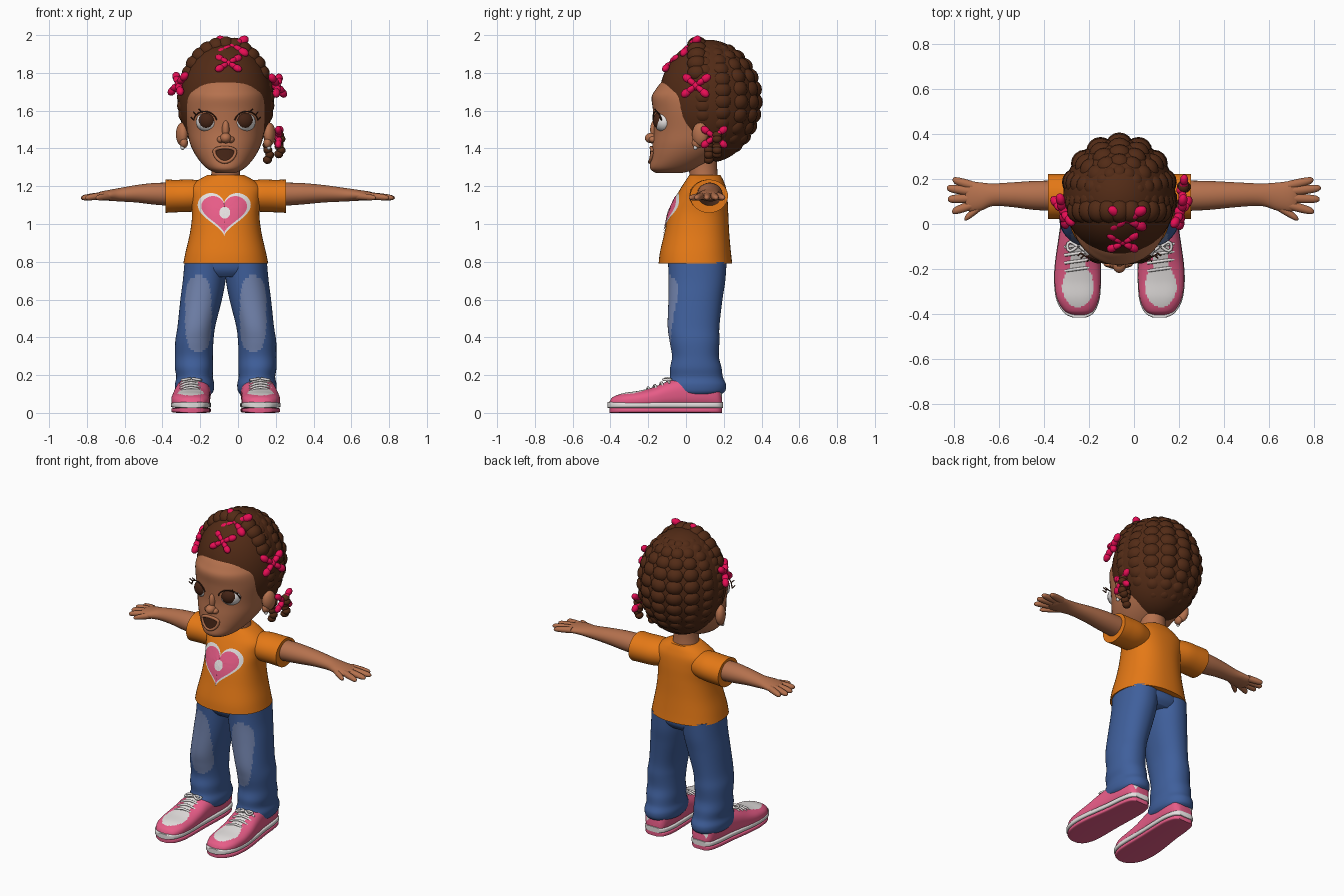
import bpy, bmesh, math
from math import sin, cos, pi, radians
from mathutils import Vector, Matrix

if "Cube" in bpy.data.objects:
    bpy.data.objects.remove(bpy.data.objects["Cube"])

CX = -0.065  # body midline; parts are built relative to it
made = []


def material(name, *rgb):
    m = bpy.data.materials.new(name)
    m.use_nodes = True
    m.diffuse_color = (*rgb, 1)
    m.node_tree.nodes["Principled BSDF"].inputs["Base Color"].default_value = (*rgb, 1)
    return m


SKIN = material("warm skin", .46, .165, .075)
HAIR = material("brown hair", .085, .024, .008)
ORANGE = material("orange cloth", .78, .19, .008)
DENIM = material("blue denim", .05, .115, .33)
FADED = material("faded denim", .17, .23, .42)
PINK = material("shoe pink", .82, .11, .25)
WHITE = material("soft white", .78, .75, .74)
BOW = material("crimson bow", .8, .004, .09)
DARK = material("dark brown", .06, .018, .008)


def finish(name, bm, mats, rule=None):
    bmesh.ops.recalc_face_normals(bm, faces=bm.faces)
    if rule:
        for f in bm.faces:
            f.material_index = rule(f.calc_center_median(), f.normal)
    me = bpy.data.meshes.new(name)
    bm.to_mesh(me)
    bm.free()
    for m in mats:
        me.materials.append(m)
    ob = bpy.data.objects.new(name, me)
    ob.location.x = CX
    bpy.context.collection.objects.link(ob)
    made.append(ob)
    return ob


def resample(sections, steps):
    # smooth spline through (position, centre, centre, radius, radius)
    v = [Vector(s) for s in sections]
    out = []
    for i in range(len(v) - 1):
        a, b, c, d = v[max(i - 1, 0)], v[i], v[i + 1], v[min(i + 2, len(v) - 1)]
        for k in range(steps):
            t = k / steps
            out.append(b + (c - a) * (t / 2) + (2 * a - 5 * b + 4 * c - d) * (t * t / 2)
                       + (3 * b - a - 3 * c + d) * (t ** 3 / 2))
    return out + [v[-1]]


def loft(name, sections, axis, mats, e=2.0, n=48, steps=6, rule=None):
    bm = bmesh.new()
    rings = []
    for p, c1, c2, r1, r2 in resample(sections, steps):
        ring = []
        for k in range(n):
            a = 2 * pi * k / n
            u = c1 + r1 * math.copysign(abs(cos(a)) ** (2 / e), cos(a))
            w = c2 + r2 * math.copysign(abs(sin(a)) ** (2 / e), sin(a))
            ring.append(bm.verts.new({"x": (p, u, w), "y": (u, p, w), "z": (u, w, p)}[axis]))
        rings.append(ring)
    for a, b in zip(rings, rings[1:]):
        for k in range(n):
            bm.faces.new((a[k], a[k - 1], b[k - 1], b[k]))
    bm.faces.new(rings[0])
    bm.faces.new(rings[-1])
    return finish(name, bm, mats, rule)


def front_y(sections, e, x, z):
    s = min(resample(sections, 24), key=lambda q: abs(q[0] - z))
    return s[2] - s[4] * max(0, 1 - abs(x / s[3]) ** e) ** (1 / e)


def decal(name, outline, centre, mat, sections, e, lift):
    # thin plate that follows the front of a lofted body
    bm = bmesh.new()
    rings = []
    for r in range(1, 9):
        ring = []
        for x, z in outline:
            px, pz = centre[0] + x * r / 8, centre[1] + z * r / 8
            ring.append(bm.verts.new((px, front_y(sections, e, px, pz) - lift, pz)))
        rings.append(ring)
    for a, b in zip(rings, rings[1:]):
        for k in range(len(a)):
            bm.faces.new((a[k - 1], a[k], b[k], b[k - 1]))
    bm.faces.new(rings[0])
    return finish(name, bm, [mat])


def balls(name, items, mat, seg=16):
    bm = bmesh.new()
    for loc, radii, rot in items:
        m = Matrix.Translation(loc) @ rot.to_4x4() @ Matrix.Diagonal((*radii, 1))
        bmesh.ops.create_uvsphere(bm, u_segments=seg, v_segments=seg // 2 + 2, radius=1, matrix=m)
    return finish(name, bm, [mat])


def tubes(name, paths, radius, mat):
    cu = bpy.data.curves.new(name, "CURVE")
    cu.dimensions, cu.bevel_depth, cu.bevel_resolution, cu.use_fill_caps = "3D", radius, 2, True
    for path in paths:
        sp = cu.splines.new("POLY")
        sp.points.add(len(path) - 1)
        for pt, co in zip(sp.points, path):
            pt.co = (*co, 1)
    cu.materials.append(mat)
    ob = bpy.data.objects.new(name, cu)
    ob.location.x = CX
    bpy.context.collection.objects.link(ob)
    made.append(ob)


I3 = Matrix.Identity(3)
circle = [(cos(k * pi / 20), sin(k * pi / 20)) for k in range(40)]

# Head and neck
head = [(1.27, 0, -.09, .05, .07), (1.295, 0, -.06, .1, .13), (1.35, 0, -.01, .15, .175),
        (1.42, 0, .035, .187, .213), (1.5, 0, .06, .205, .23), (1.6, 0, .06, .218, .235),
        (1.67, 0, .06, .215, .242), (1.71, 0, .06, .2, .222), (1.76, 0, .065, .17, .185),
        (1.82, 0, .07, .08, .1)]
loft("head", head, "z", [SKIN], e=2.1)
loft("neck", [(1.2, 0, .1, .085, .075), (1.3, 0, .09, .074, .075), (1.42, 0, .09, .08, .08)], "z", [SKIN])
balls("nose", [((0, -.182, 1.455), (.03, .036, .028), I3), ((0, -.165, 1.5), (.02, .025, .05), I3)]
      + [((s * .026, -.172, 1.447), (.02, .025, .018), I3) for s in (-1, 1)], SKIN)
mouth = [(.052 * x, z * (.018 if z > 0 else .052) * (1 if z > 0 else .8 + .2 * abs(z))) for x, z in circle]
decal("open_mouth", mouth, (-.005, 1.385), DARK, head, 2.1, .008)
lip = [(x * 1.08 - .005, front_y(head, 2.1, x, 1.385 + z) - .005, 1.385 + z * 1.1) for x, z in mouth]
tubes("lips", [lip + lip[:1]], .009, SKIN)
for s, side in ((-1, "right"), (1, "left")):
    turn = Matrix.Rotation(s * radians(20), 3, "Z")
    out = turn @ Vector((0, -1, 0))
    eye = Vector((s * .097, -.118, 1.54))
    balls(side + "_eyeball", [(eye, (.062, .05, .053), turn)], WHITE, 28)
    balls(side + "_iris", [(eye + out * .026 + Vector((-s * .004, 0, .006)), (.045, .031, .043), turn)], DARK, 24)
    lid = [eye + turn @ Vector((.066 * cos(a), -.033 - .012 * sin(a), .056 * sin(a)))
           for a in [radians(10 + 16 * k) for k in range(11)]]
    lashes = [lid] + [[p, p + Vector((s * .014, -.012, .016))] for p in (lid[:5:2] if s > 0 else lid[:5:-2])]
    tubes(side + "_lashes", lashes, .0035, DARK)
    balls(side + "_ear", [((s * .232, .075, 1.475), (.03, .045, .062), Matrix.Rotation(-s * .35, 3, "Z")),
                          ((s * .222, .06, 1.43), (.022, .03, .03), I3)], SKIN)
    balls(side + "_earring", [((s * .228, .05, 1.405), (.011, .011, .013), I3)], WHITE)

# Hair cap, with rows of rounded braid bumps from the crown to the nape
balls("hair_cap", [((0, .12, 1.65), (.25, .265, .325), I3)], HAIR, 48)
bumps = []
for row in range(9):
    phi = -100 + 25 * row
    end = 145 - max(0, abs(phi) - 50) * .8
    for k in range(11):
        th, ph = radians(12 + (end - 12) * k / 10), radians(phi)
        r = .062 * (.45 + .55 * sin(th))
        bumps.append(((.2 * sin(th) * sin(ph), .13 + .215 * sin(th) * cos(ph), 1.655 + .285 * cos(th)), (r, r, r * .9), I3))
balls("braid_rows", bumps, HAIR)
crown = [((.195 * cos(a), .06, 1.72 + .225 * sin(a)), (.05, .055, .048), I3)
         for a in [radians(20 + 14 * k) for k in range(11)]]
balls("crown_braid", crown, HAIR)
strands = [((x + .008 * sin(k * 2), y, 1.47 - k * dz), (.024, .026, .022), I3)
           for x, y, dz in ((.225, .12, .026), (.285, .165, .02)) for k in range(6)]
balls("hanging_braids", strands, HAIR)

# Four-lobed hair bows
for name, loc, normal, size in (("right_bow", (-.245, .06, 1.74), (-1, -.45, .35), 1),
                                ("left_bow", (.268, .055, 1.73), (1, -.35, .3), 1),
                                ("crown_bow", (.035, .03, 1.935), (0, -.7, .7), 1.1),
                                ("front_bow", (.015, -.075, 1.845), (0, -.7, .7), .9),
                                ("braid_bow", (.275, .15, 1.46), (1, -.1, 0), .9)):
    q = Vector(normal).to_track_quat("Z", "Y").to_matrix()
    lobes = [(loc, (.024 * size,) * 3, q)]
    for a in (38, 142, 218, 322):
        m = q @ Matrix.Rotation(radians(a), 3, "Z")
        for d, w in ((.035, .017), (.066, .022)):
            lobes.append((Vector(loc) + m @ Vector((d * size, 0, .008)), (.03 * size, w * size, .02 * size), m))
    balls(name, lobes, BOW)

# Shirt with heart print
torso = [(.79, 0, .05, .225, .195), (.85, 0, .05, .213, .188), (.95, 0, .057, .19, .172),
         (1.05, 0, .066, .178, .158), (1.13, 0, .08, .185, .14), (1.19, 0, .092, .19, .12),
         (1.23, 0, .098, .15, .1), (1.26, 0, .1, .095, .082)]
loft("shirt_body", torso, "z", [ORANGE], e=2.3)
heart = []
for k in range(64):
    t = 2 * pi * k / 64
    heart.append((.0088 * 16 * sin(t) ** 3,
                  .0079 * (13 * cos(t) - 5 * cos(2 * t) - 2 * cos(3 * t) - cos(4 * t))))
decal("heart_border", heart, (-.008, 1.07), WHITE, torso, 2.3, .004)
decal("heart", [(x * .86, z * .86) for x, z in heart], (-.008, 1.067), PINK, torso, 2.3, .007)
decal("heart_dot", [(x * .029, z * .031) for x, z in circle], (-.005, 1.06), WHITE, torso, 2.3, .009)

# Pelvis
loft("jeans_hips", [(.72, 0, .06, .16, .12), (.76, 0, .06, .2, .148), (.84, 0, .055, .205, .155)], "z", [DENIM], e=2.3)

for s, side in ((-1, "right"), (1, "left")):
    # the right arm is a little shorter past the sleeve
    def reach(x):
        return s * (x if s > 0 or x < .31 else .31 + (x - .31) * .78)

    # Sleeve, arm and hand
    loft(side + "_sleeve", [(s * .1, .11, 1.15, .085, .075), (s * .18, .118, 1.15, .1, .085),
                            (s * .26, .122, 1.148, .1, .086), (s * .318, .122, 1.147, .1, .088)], "x", [ORANGE])
    loft(side + "_arm", [(reach(x), y, z, a, b) for x, y, z, a, b in (
        (.28, .125, 1.157, .068, .062), (.4, .127, 1.16, .064, .057), (.52, .13, 1.16, .055, .046),
        (.63, .13, 1.155, .05, .036), (.7, .122, 1.152, .062, .029), (.76, .122, 1.148, .067, .024),
        (.79, .122, 1.146, .055, .016))], "x", [SKIN])
    for finger, x0, y0, x1, y1 in (("little_finger", .75, .17, .862, .196), ("ring_finger", .76, .145, .895, .16),
                                   ("middle_finger", .76, .115, .89, .11), ("index_finger", .75, .085, .865, .055),
                                   ("thumb", .67, .1, .795, .022)):
        loft(f"{side}_{finger}", [(reach(x0 + (x1 - x0) * t), y0 + (y1 - y0) * t, 1.15 - .012 * t, r, r * .9)
                                  for t, r in ((0, .021), (.5, .02), (.85, .016), (.97, .009), (1, .003))],
             "x", [SKIN], n=14, steps=4)

    # Trouser leg with a faded front panel and bunched cuff
    def fade(c, nrm):
        return int(nrm.y < 0 and abs((s * c.x - .145) / .07) ** 3 + abs((c.z - .525) / .2) ** 3 < 1)

    leg = ((.095, .165, .055, .085, .125), (.115, .165, .055, .1, .152), (.15, .165, .055, .104, .157),
           (.19, .165, .055, .097, .14), (.24, .168, .052, .101, .136), (.3, .168, .05, .1, .124),
           (.38, .166, .045, .101, .132), (.46, .155, .04, .1, .137), (.6, .13, .05, .11, .143),
           (.7, .114, .058, .113, .15), (.8, .105, .06, .113, .155))
    loft(side + "_trouser_leg", [(z, s * x, y, a, b) for z, x, y, a, b in leg], "z", [DENIM, FADED],
         e=2.15, n=72, steps=7, rule=fade)

    # Shoe: outsole, midsole, upper and laces
    shoe = ((-.405, .178, .03, .055), (-.385, .18, .065, .08), (-.33, .184, .093, .1), (-.25, .186, .102, .112),
            (-.17, .184, .1, .132), (-.09, .178, .095, .165), (0, .17, .09, .19), (.1, .165, .085, .195),
            (.165, .165, .07, .17), (.19, .165, .045, .1))

    def plate(z, h, grow):
        return [(y * grow, s * x, z, r * grow, h) for y, x, r, top in shoe]

    def panel(c, nrm):
        d = abs(s * c.x - .184)
        toe = (d / .07) ** 2 + ((c.y + .275) / .095) ** 2 < 1
        return int(nrm.z > .1 and c.z > .06 and (toe or (d < .035 and c.y > -.25)))

    loft(side + "_outsole", plate(.014, .014, 1), "y", [PINK], e=5)
    loft(side + "_midsole", plate(.042, .016, 1.025), "y", [WHITE], e=5)
    loft(side + "_shoe_upper", [(y, s * x, top / 2 + .01, r, top / 2 - .005) for y, x, r, top in shoe],
         "y", [PINK, WHITE], e=2.5, n=72, steps=9, rule=panel)
    laces = []
    for k in range(4):
        y, z = -.2 + k * .035, .134 + k * .013
        laces.append([(s * .184 + .058 * t, y + .008 * t, z - .02 * t * t) for t in (-1, -.5, 0, .5, 1)])
    for d in (-1, 1):
        laces.append([(s * .182 + d * (.005 + .045 * sin(a)), -.1 - .02 * sin(a * 2), .182 - .008 * sin(a))
                      for a in [k * pi / 8 for k in range(9)]])
    tubes(side + "_laces", laces, .007, WHITE)

# Turn curves into meshes and smooth everything, keeping hard edges
bpy.ops.object.select_all(action="DESELECT")
for ob in made:
    ob.select_set(True)
bpy.context.view_layer.objects.active = next(o for o in made if o.type == "CURVE")
bpy.ops.object.convert(target="MESH")
bpy.ops.object.shade_smooth_by_angle(angle=radians(50))
bpy.ops.object.select_all(action="DESELECT")
